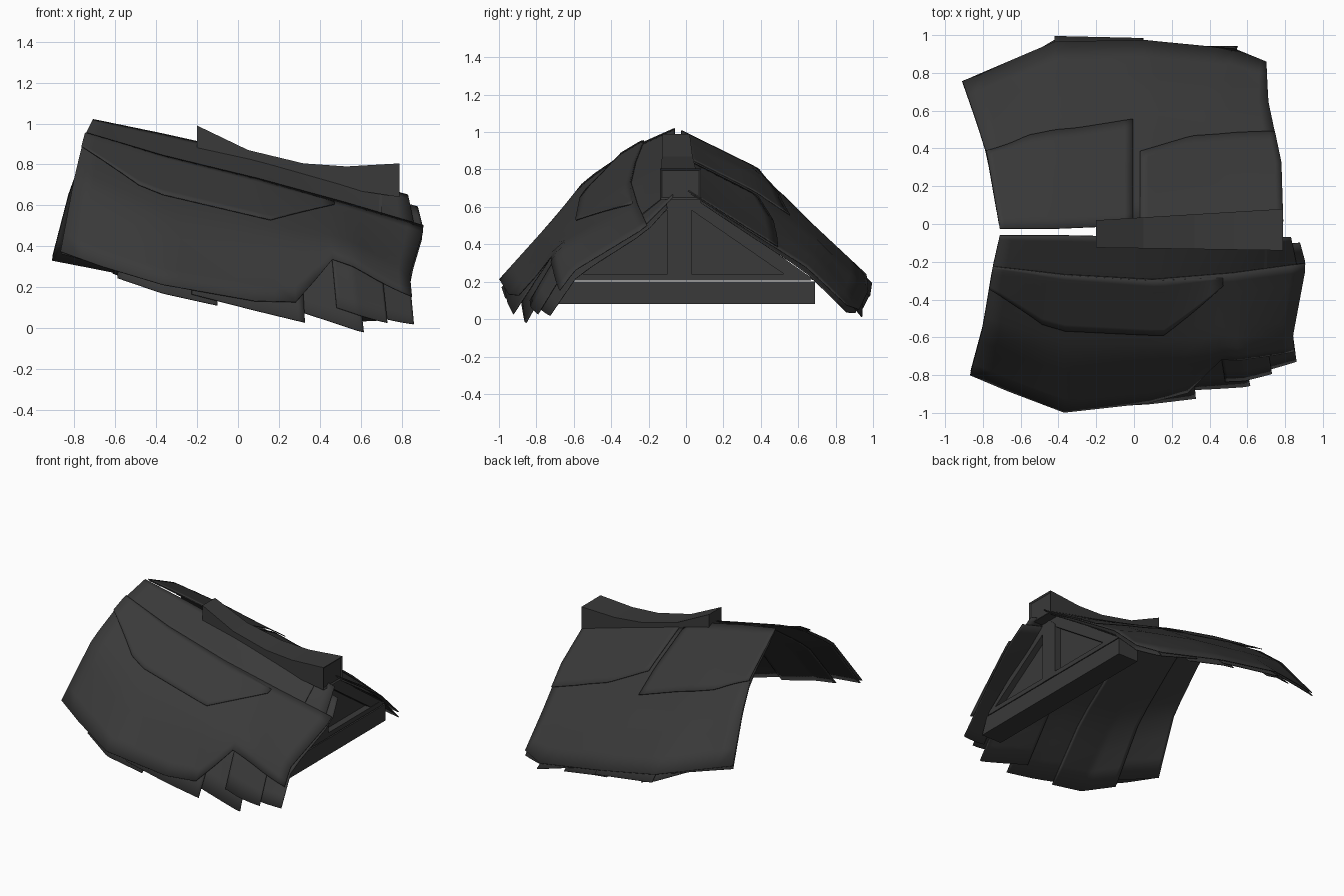
import bpy, bmesh, math
from mathutils import Vector

cube = bpy.data.objects.get("Cube")
if cube:
    bpy.data.objects.remove(cube, do_unlink=True)

mat = bpy.data.materials.new("charcoal")
mat.use_nodes = True
GREY = (0.041, 0.041, 0.041, 1)
mat.diffuse_color = GREY
bsdf = mat.node_tree.nodes["Principled BSDF"]
bsdf.inputs["Base Color"].default_value = GREY
bsdf.inputs["Roughness"].default_value = 0.9


def make(name, bm, smooth=None):
    bmesh.ops.recalc_face_normals(bm, faces=bm.faces)
    mesh = bpy.data.meshes.new(name)
    bm.to_mesh(mesh)
    bm.free()
    mesh.materials.append(mat)
    obj = bpy.data.objects.new(name, mesh)
    bpy.context.collection.objects.link(obj)
    if smooth:
        bpy.ops.object.select_all(action="DESELECT")
        bpy.context.view_layer.objects.active = obj
        obj.select_set(True)
        bpy.ops.object.shade_smooth_by_angle(angle=math.radians(smooth))
    return obj


def prism(name, outline, x0, x1):
    """Extrude a (y, z) outline along x."""
    bm = bmesh.new()
    a = [bm.verts.new((x0, y, z)) for y, z in outline]
    b = [bm.verts.new((x1, y, z)) for y, z in outline]
    n = len(a)
    bm.faces.new(a)
    bm.faces.new(b)
    for i in range(n):
        bm.faces.new((a[i], a[(i + 1) % n], b[(i + 1) % n], b[i]))
    return make(name, bm)


# Sagging slopes: profiles from ridge to eave, at stations along x
FRONT = [
    [(-.71, -.06, 1.02), (-.75, -.24, .94), (-.80, -.54, .73), (-.87, -.80, .35)],
    [(-.37, -.06, .95), (-.37, -.28, .83), (-.37, -.68, .55), (-.37, -.99, .20)],
    [(.08, -.07, .85), (.10, -.30, .72), (.08, -.68, .46), (.08, -.94, .12)],
    [(.55, -.07, .73), (.52, -.27, .60), (.55, -.67, .37), (.59, -.86, .03)],
    [(.87, -.07, .64), (.91, -.22, .48), (.84, -.59, .25), (.86, -.74, .04)],
]
BACK = [
    [(-.71, -.03, 1.0), (-.78, .37, .79), (-.83, .53, .65), (-.91, .76, .34)],
    [(-.42, -.03, .95), (-.42, .35, .76), (-.42, .68, .50), (-.42, .99, .21)],
    [(.05, -.01, .85), (.05, .35, .66), (.05, .70, .42), (.05, .98, .14)],
    [(.45, 0, .76), (.45, .33, .56), (.45, .68, .34), (.54, .94, .03)],
    [(.79, .01, .68), (.78, .32, .48), (.71, .65, .27), (.70, .87, .06)],
]


def along(values, t):
    f = t * (len(values) - 1)
    i = max(0, min(int(f), len(values) - 2))
    return values[i] + (values[i + 1] - values[i]) * (f - i)


def slope_point(table, u, v):
    return along([along([Vector(p) for p in col], v) for col in table], u)


def sheet(name, table, us, tops, bottoms, lift):
    """Thin covering sheet; tops and bottoms give v along its length."""
    out = Vector((0, -0.5 if table is FRONT else 0.5, 0.85))
    nu, nv = 20, 9
    bm = bmesh.new()
    grid = []
    for i in range(nu + 1):
        s = i / nu
        lo, hi = along(tops, s), along(bottoms, s)
        grid.append([bm.verts.new(slope_point(table, along(us, s), lo + (hi - lo) * j / nv)
                                  + out * lift * (.6 + .8 * j / nv)) for j in range(nv + 1)])
    for i in range(nu):
        for j in range(nv):
            bm.faces.new((grid[i][j], grid[i + 1][j], grid[i + 1][j + 1], grid[i][j + 1]))
    obj = make(name, bm, 50)
    mod = obj.modifiers.new("thickness", "SOLIDIFY")
    mod.thickness = 0.005
    mod.offset = 0


# Front covering: ridge strip, one large sheet and a short overlapping one
sheet("front_ridge_sheet", FRONT, (0, .97), (0, 0), (.42, .42), 0)
sheet("front_main_sheet", FRONT, (0, 1), (.3, .32, .3),
      (.99, 1, 1, 1, 1, 1, .97, .73, .76, .8, .84), .01)
sheet("front_overlap", FRONT, (0, .72), (.3, .34), (.44, .56, .57, .58, .37), .014)

# Back covering: two upper sheets over one large lower sheet
sheet("back_upper_left", BACK, (0, .47), (0, 0), (.35, .46, .48, .52), .016)
sheet("back_upper_right", BACK, (.49, 1), (0, 0), (.36, .45, .48, .5), .01)
sheet("back_main_sheet", BACK, (0, 1), (.02, .02), (.99, .97, .99, .98, .98), .002)

# Ragged strips lining the slopes: extent along x, then length at both sides
EAVES = {
    "front": (FRONT, [(0, .2, .98, .97), (.14, .4, 1, 1.02), (.33, .62, 1, 1.04),
                      (.55, .77, .96, 1.03), (.7, .88, .94, 1), (.8, 1, .94, 1)]),
    "back": (BACK, [(0, .2, 1, .97), (.15, .3, .97, 1.01), (.25, .5, 1.01, 1.01),
                    (.45, .64, 1.01, 1), (.6, .76, .98, 1.01), (.72, 1, .97, 1)]),
}
for side, (table, strips) in EAVES.items():
    for k, (u0, u1, v0, v1) in enumerate(strips):
        sheet(f"{side}_eave_strip_{k}", table, (u0, u1), (.08, .08), (v0, v1),
              -.008 - .01 * (k % 2))

# Curved ridge beam with a framed end
TOPS = [(-.2, .99, .88), (.05, .87, .80), (.32, .805, .73), (.53, .79, .68), (.79, .805, .64)]
bm = bmesh.new()
rings = []
for x, top, low in TOPS:
    t = (x + .2) / .99
    y0, y1 = -.125 - .015 * t, .02 + .06 * t
    rings.append([bm.verts.new((x, y, z)) for y, z in ((y0, low), (y1, low), (y1, top), (y0, top))])
for a, b in zip(rings, rings[1:]):
    for i in range(4):
        j = (i + 1) % 4
        bm.faces.new((a[i], a[j], b[j], b[i]))
bm.faces.new(rings[0])
end = bm.faces.new(rings[-1])
bmesh.ops.recalc_face_normals(bm, faces=bm.faces)
bmesh.ops.inset_region(bm, faces=[end], thickness=.015, depth=-.008)
make("ridge_beam", bm)

# Gable: tie beam, backing board, post and frame bars around two recesses
MID = -.035
prism("tie_beam", [(-.72, .08), (.69, .08), (.69, .2), (-.67, .2)], .55, .71)
prism("gable_board", [(-.66, .207), (.66, .207), (MID, .66)], .57, .66)
prism("gable_post", [(MID - .065, .207), (MID + .065, .207), (MID + .065, .6),
                     (MID, .66), (MID - .065, .6)], .62, .71)
prism("gable_sill", [(-.66, .207), (.67, .207), (.62, .24), (-.62, .24)], .62, .708)
for label, s, foot in (("front", -1, .65), ("back", 1, .725)):
    prism(f"gable_rafter_{label}", [(MID + s * foot, .207), (MID + s * .56, .24),
                                    (MID + s * .06, .585), (MID, .62), (MID, .72)], .62, .705)
